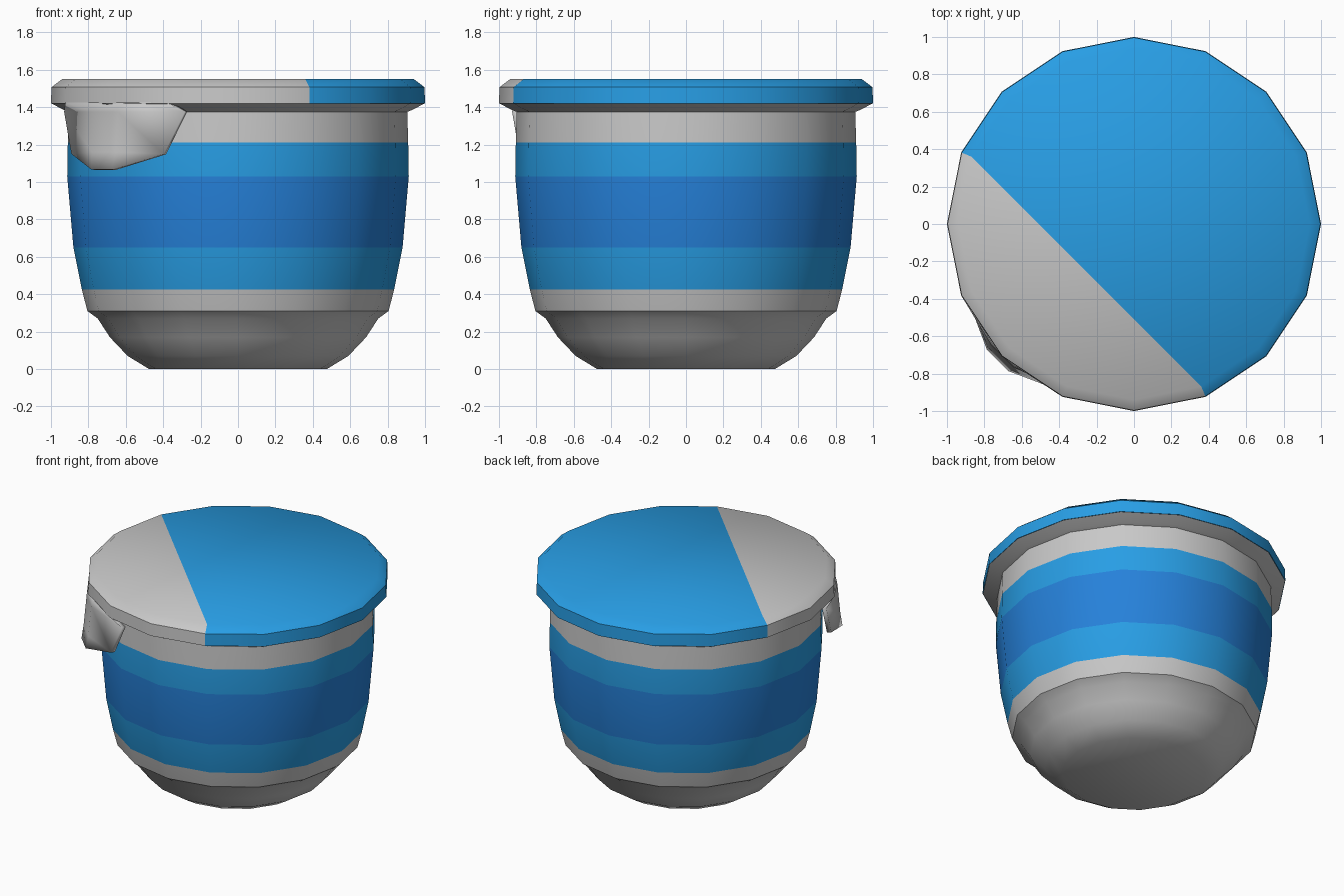
import bpy, bmesh, math

if "Cube" in bpy.data.objects:
    bpy.data.objects.remove(bpy.data.objects["Cube"])

SIDES = 16


def material(name, rgb):
    m = bpy.data.materials.new(name)
    m.diffuse_color = (*rgb, 1)
    m.use_nodes = True
    m.node_tree.nodes["Principled BSDF"].inputs["Base Color"].default_value = m.diffuse_color
    return m


GREY = material("light grey", (0.58, 0.58, 0.58))
SKY = material("sky blue", (0.021, 0.34, 0.78))
BLUE = material("deep blue", (0.019, 0.22, 0.70))


def finish(bm, name, mats, angle):
    me = bpy.data.meshes.new(name)
    bm.to_mesh(me)
    bm.free()
    ob = bpy.data.objects.new(name, me)
    bpy.context.collection.objects.link(ob)
    for m in mats:
        me.materials.append(m)
    bpy.ops.object.select_all(action='DESELECT')
    ob.select_set(True)
    bpy.context.view_layer.objects.active = ob
    bpy.ops.object.shade_smooth_by_angle(angle=math.radians(angle))
    return ob


def lathe(bm, profile):
    """Rings of SIDES vertices joined by quads, listed from bottom to top."""
    rings = []
    for r, z in profile:
        rings.append([bm.verts.new((r * math.cos(math.tau * i / SIDES),
                                    r * math.sin(math.tau * i / SIDES), z))
                      for i in range(SIDES)])
    for a, b in zip(rings, rings[1:]):
        for i in range(SIDES):
            j = (i + 1) % SIDES
            bm.faces.new((a[i], a[j], b[j], b[i]))
    return rings


# Cup: turned body with coloured bands and a flared flange
bm = bmesh.new()
rings = lathe(bm, [(0.475, 0), (0.59, 0.07), (0.685, 0.17), (0.75, 0.27),
                   (0.805, 0.31), (0.835, 0.425), (0.88, 0.65), (0.913, 1.03),
                   (0.91, 1.21), (0.905, 1.375), (0.93, 1.385), (0.998, 1.42)])
bm.faces.new(rings[0][::-1])
for f in bm.faces:
    z = f.calc_center_median().z
    if 0.65 < z < 1.03:
        f.material_index = 2
    elif 0.425 < z < 1.21:
        f.material_index = 1
finish(bm, "cup", [GREY, SKY, BLUE], 35)

# Lid: bevelled disc, grey on the corner that carries the pull tab
bm = bmesh.new()
rings = lathe(bm, [(1.0, 1.42), (0.997, 1.507), (0.94, 1.55)])
top = rings[-1]
bm.faces.new(top[7:14])
bm.faces.new(top[13:] + top[:8])
for f in bm.faces:
    c = f.calc_center_median()
    f.material_index = 0 if c.x + c.y < -0.54 else 1
finish(bm, "lid", [GREY, SKY], 50)

# Pull tab: half outline (angle from the tab axis, radius, height), mirrored
half_rows = [[(22.5, 1.0, 1.425), (5, 0.99, 1.425)],
             [(28, 0.972, 1.375), (5, 1.0, 1.375)],
             [(21, 0.975, 1.15), (5, 1.02, 1.16)],
             [(4.4, 1.035, 1.068)]]


def tab_point(a, r, z):
    t = math.radians(225 + a)
    return (r * math.cos(t), r * math.sin(t), z)


bm = bmesh.new()
rows = []
for row in half_rows:
    full = [(-a, r, z) for a, r, z in row] + row[::-1]
    rows.append([bm.verts.new(tab_point(*p)) for p in full])
for up, low in zip(rows[:3], rows[1:3]):
    for i in range(3):
        bm.faces.new((up[i], low[i], low[i + 1], up[i + 1]))
b, t = rows[2], rows[3]
bm.faces.new((b[0], t[0], b[1]))
bm.faces.new((b[1], t[0], t[1], b[2]))
bm.faces.new((b[2], t[1], b[3]))
bm.normal_update()
tab = finish(bm, "pull_tab", [GREY], 50)
mod = tab.modifiers.new("thickness", 'SOLIDIFY')
mod.thickness = 0.03
mod.offset = -1
